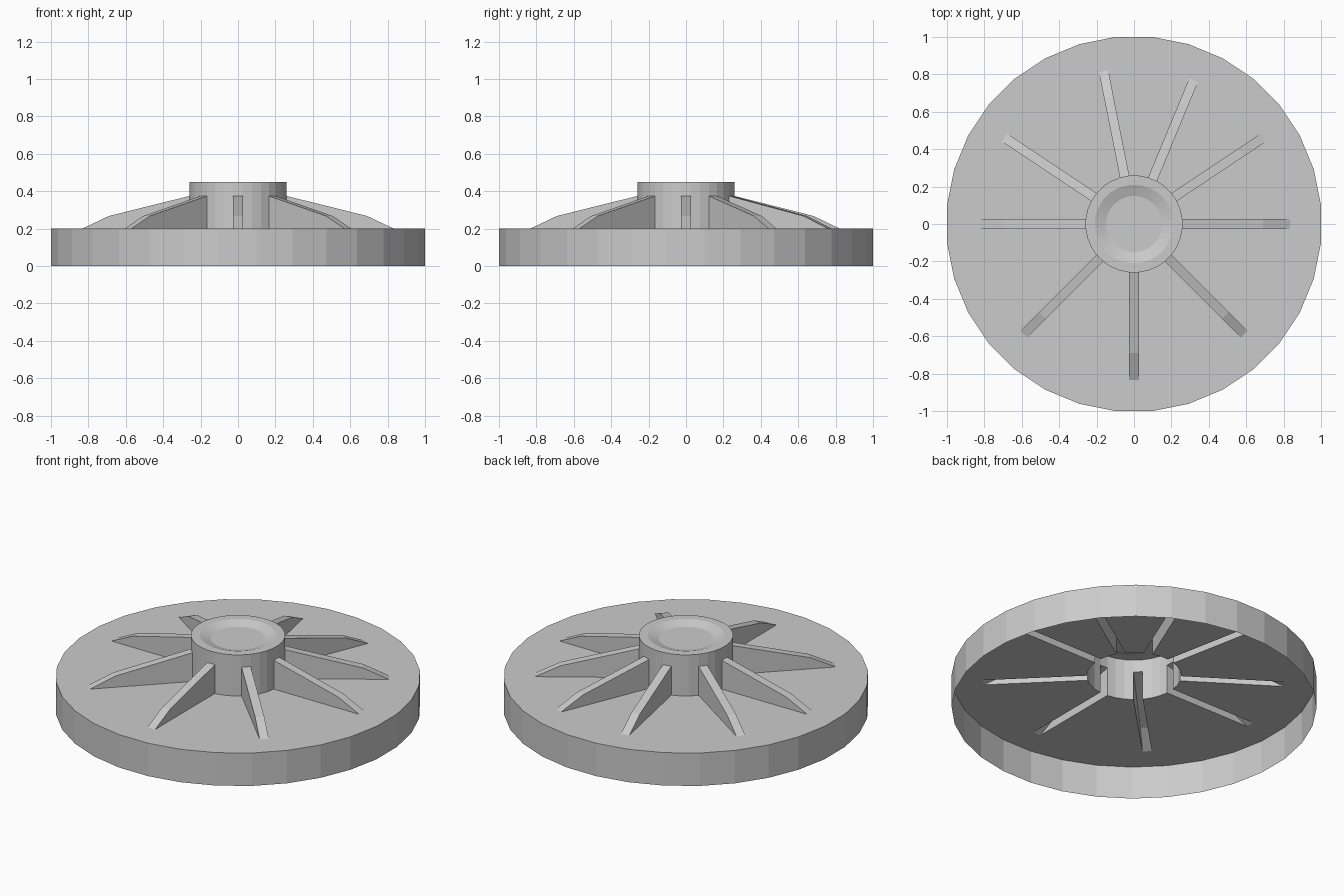
import bpy
import math
from mathutils import Vector

if "Cube" in bpy.data.objects:
    bpy.data.objects.remove(bpy.data.objects["Cube"], do_unlink=True)

SIDES = 32
STEP = 2 * math.pi / SIDES
RIB_FACETS = (0, 3, 6, 9, 13, 16, 20, 24, 28)
RIM_R, HUB_R = 1 / math.cos(STEP / 2), 0.26
DECK_Z, HUB_Z, RIB_Z = 0.2, 0.45, 0.375
RIB_MID, RIB_MID_Z, RIB_END = 0.69, 0.268, 0.833

grey = bpy.data.materials.new("plain grey")
grey.use_nodes = True
grey.diffuse_color = (0.6, 0.6, 0.6, 1)
grey.node_tree.nodes["Principled BSDF"].inputs["Base Color"].default_value = (0.6, 0.6, 0.6, 1)


def corner(i, radius, z):
    """Corner of a ring whose facet i faces the angle i * STEP."""
    a = (i - 0.5) * STEP
    return Vector((radius * math.cos(a), radius * math.sin(a), z))


def along(i, side, dist, z):
    """Point on a rib edge: the hub corner moved straight out along facet i."""
    n = Vector((math.cos(i * STEP), math.sin(i * STEP), 0))
    p = corner(i + side, HUB_R, z)
    return p + n * (dist - p.dot(n))


def ring_quad(i, r0, z0, r1, z1):
    return [corner(i, r0, z0), corner(i + 1, r0, z0),
            corner(i + 1, r1, z1), corner(i, r1, z1)]


def add_object(name, faces):
    verts, index, polys = [], {}, []
    for face in faces:
        poly = []
        for p in face:
            key = tuple(round(c, 5) for c in p)
            if key not in index:
                index[key] = len(verts)
                verts.append(key)
            poly.append(index[key])
        polys.append(poly)
    mesh = bpy.data.meshes.new(name)
    mesh.from_pydata(verts, [], polys)
    mesh.materials.append(grey)
    obj = bpy.data.objects.new(name, mesh)
    bpy.context.collection.objects.link(obj)
    return obj


# Open outer skirt
add_object("outer_rim", [ring_quad(i, RIM_R, 0, RIM_R, DECK_Z) for i in range(SIDES)])

# Thin deck, slotted under each hollow rib
deck = []
for i in range(SIDES):
    rim_a, rim_b = corner(i, RIM_R, DECK_Z), corner(i + 1, RIM_R, DECK_Z)
    hub_a, hub_b = corner(i, HUB_R, DECK_Z), corner(i + 1, HUB_R, DECK_Z)
    if i in RIB_FACETS:
        end_a, end_b = along(i, 0, RIB_END, DECK_Z), along(i, 1, RIB_END, DECK_Z)
        deck += [[end_a, rim_a, rim_b, end_b], [hub_a, rim_a, end_a], [hub_b, end_b, rim_b]]
    else:
        deck.append([hub_a, rim_a, rim_b, hub_b])
add_object("deck", deck)

# Hub wall with rib openings, top lip and shallow dish
hub = []
for i in range(SIDES):
    base = RIB_Z if i in RIB_FACETS else DECK_Z
    hub.append(ring_quad(i, HUB_R, base, HUB_R, HUB_Z))
    hub.append(ring_quad(i, HUB_R, HUB_Z, 0.21, HUB_Z))
    hub.append(ring_quad(i, 0.21, HUB_Z, 0.15, HUB_Z - 0.02))
hub.append([corner(i, 0.15, HUB_Z - 0.02) for i in range(SIDES)])
add_object("hub", hub)

# Hollow ribs: two sides and two sloping top faces
profile = [(HUB_R * math.cos(STEP / 2), DECK_Z), (RIB_END, DECK_Z),
           (RIB_MID, RIB_MID_Z), (HUB_R * math.cos(STEP / 2), RIB_Z)]
for n, i in enumerate(RIB_FACETS):
    right = [along(i, 0, d, z) for d, z in profile]
    left = [along(i, 1, d, z) for d, z in profile]
    faces = [right, left[::-1]]
    for k in (1, 2):
        faces.append([right[k], left[k], left[k + 1], right[k + 1]])
    add_object(f"rib_{n + 1}", faces)
